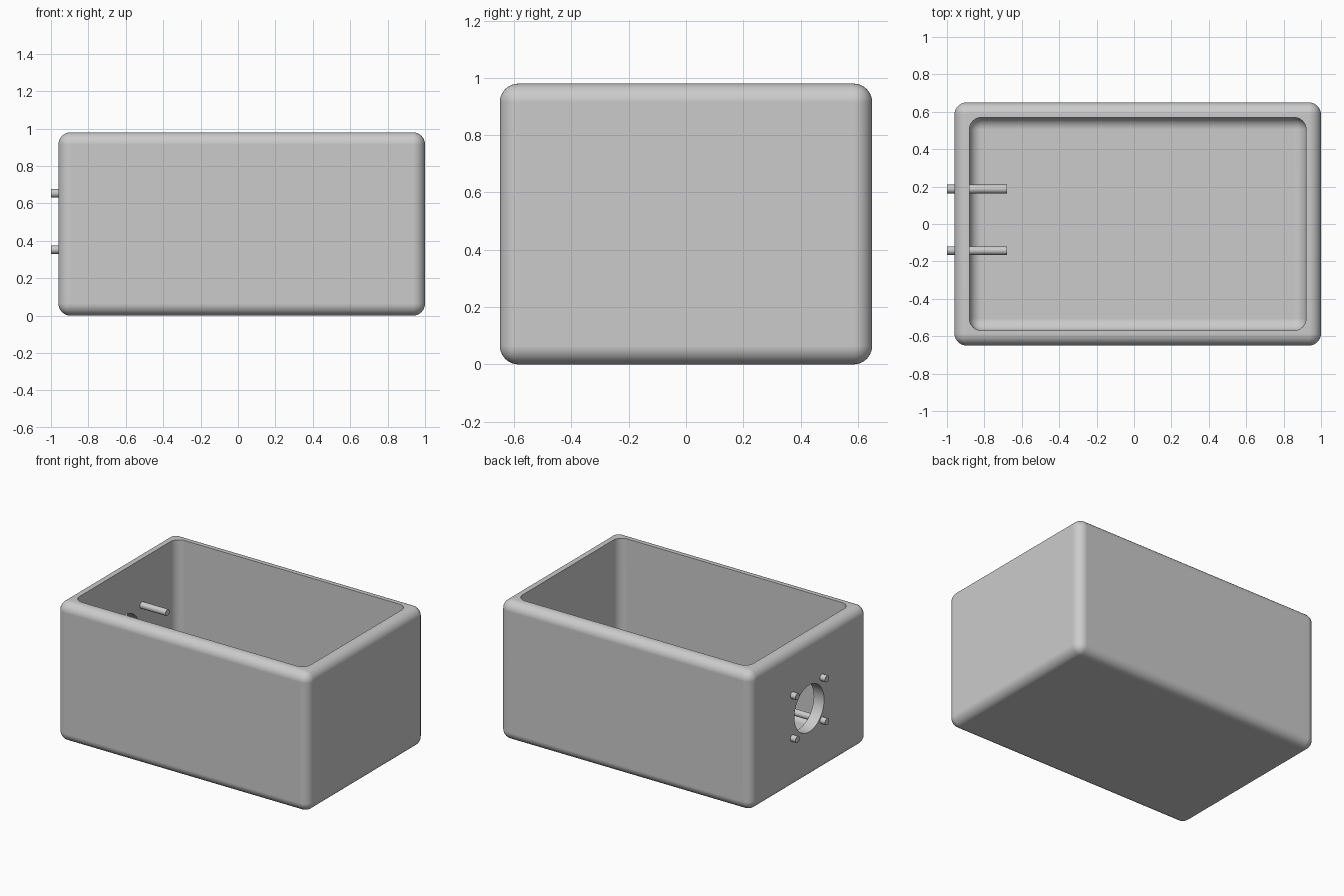
import bpy
import bmesh
import math
from mathutils import Matrix, Vector

default = bpy.data.objects.get("Cube")
if default:
    bpy.data.objects.remove(default, do_unlink=True)

WALL = 0.08
ROUND = 0.065
LOW = Vector((-0.96, -0.65, 0.0))
HIGH = Vector((1.0, 0.65, 0.98))

# Single material
grey = bpy.data.materials.new("light grey")
grey.use_nodes = True
colour = (0.6, 0.6, 0.6, 1)
grey.diffuse_color = colour
grey.node_tree.nodes["Principled BSDF"].inputs["Base Color"].default_value = colour


def make_object(name, bm):
    mesh = bpy.data.meshes.new(name)
    bm.to_mesh(mesh)
    bm.free()
    mesh.materials.append(grey)
    obj = bpy.data.objects.new(name, mesh)
    bpy.context.collection.objects.link(obj)
    return obj


def activate(obj):
    bpy.ops.object.select_all(action="DESELECT")
    obj.select_set(True)
    bpy.context.view_layer.objects.active = obj


def rounded_box(name, low, high):
    bm = bmesh.new()
    size = high - low
    place = Matrix.Translation((low + high) / 2) @ Matrix.Diagonal((*size, 1))
    bmesh.ops.create_cube(bm, size=1, matrix=place)
    bmesh.ops.bevel(bm, geom=bm.edges[:], offset=ROUND, segments=10,
                    profile=0.5, affect="EDGES")
    return make_object(name, bm)


def rod(name, x0, x1, y, z, radius, sides):
    bm = bmesh.new()
    place = Matrix.Translation(((x0 + x1) / 2, y, z)) @ Matrix.Rotation(math.pi / 2, 4, "Y")
    bmesh.ops.create_cone(bm, cap_ends=True, segments=sides, radius1=radius,
                          radius2=radius, depth=x1 - x0, matrix=place)
    return make_object(name, bm)


def cut(target, cutter):
    cutter.hide_render = True
    mod = target.modifiers.new("cut", "BOOLEAN")
    mod.operation = "DIFFERENCE"
    mod.solver = "EXACT"
    mod.object = cutter
    activate(target)
    bpy.ops.object.modifier_apply(modifier=mod.name)
    bpy.data.objects.remove(cutter, do_unlink=True)


def smooth(obj):
    activate(obj)
    bpy.ops.object.shade_smooth_by_angle(angle=math.radians(30))


# Open-topped box: rounded shell, hollow, and round port in the right wall
box = rounded_box("box", LOW, HIGH)
inset = Vector((WALL, WALL, WALL))
hollow_top = HIGH - inset
hollow_top.z = HIGH.z + 0.3
cut(box, rounded_box("hollow_cutter", LOW + inset, hollow_top))
cut(box, rod("port_cutter", -1.1, -0.8, 0, 0.49, 0.165, 64))
smooth(box)
weighted = box.modifiers.new("even shading", "WEIGHTED_NORMAL")
weighted.keep_sharp = True

# Four mounting pins through the wall around the port
for side, y in (("front", -0.142), ("back", 0.187)):
    for level, z in (("lower", 0.353), ("upper", 0.655)):
        smooth(rod(f"{level}_{side}_pin", -1.0, -0.68, y, z, 0.023, 32))
